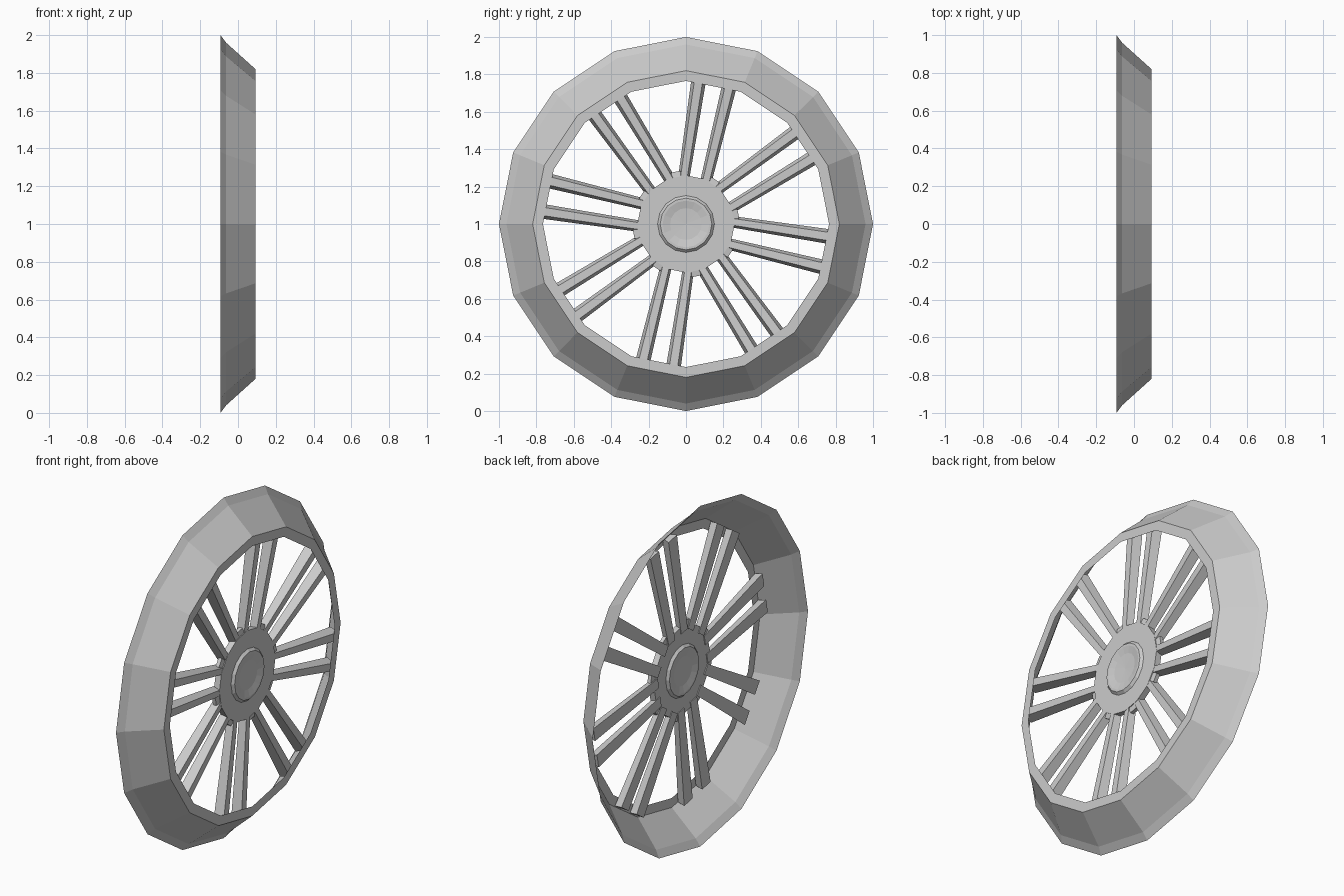
import bpy, math
from mathutils import Matrix, Vector

if "Cube" in bpy.data.objects:
    bpy.data.objects.remove(bpy.data.objects["Cube"])


def make(name, verts, faces):
    me = bpy.data.meshes.new(name)
    me.from_pydata(verts, [], faces)
    me.update()
    ob = bpy.data.objects.new(name, me)
    ob.location.z = 1.0
    bpy.context.collection.objects.link(ob)
    return ob


def lathe(name, profile, sides):
    """Spin (x, radius) points round the x axis; radius 0 closes with a fan."""
    verts, faces, rows = [], [], []
    for x, r in profile:
        n = sides if r > 0 else 1
        rows.append([len(verts) + i % n for i in range(sides)])
        for i in range(n):
            a = math.tau * i / sides
            verts.append((x, r * math.sin(a), r * math.cos(a)))
    for a, b in zip(rows, rows[1:]):
        for i in range(sides):
            j = (i + 1) % sides
            f = list(dict.fromkeys((a[i], b[i], b[j], a[j])))
            faces.append(f)
    return make(name, verts, faces)


def beam(name, sections, angle):
    """Prism along a radius; section = (radius, offset, x back, x front, back width, front width)."""
    rot = Matrix.Rotation(-angle, 4, 'X')
    verts = []
    for r, off, xb, xf, wb, wf in sections:
        for x, y in ((xb, -wb), (xb, wb), (xf, wf), (xf, -wf)):
            verts.append(rot @ Vector((x, off + y / 2, r)))
    faces = [(0, 3, 2, 1), (4, 5, 6, 7)]
    faces += [(i, (i + 1) % 4, 4 + (i + 1) % 4, 4 + i) for i in range(4)]
    return make(name, verts, faces)


# rim: open conical shell with a narrow flat lip
lathe("rim", [(-.0925, 1.0), (-.063, .96), (.0925, .82), (.0925, .765)], 16)

# hub: disc with a low raised collar and shallow dish on both sides
half = [(.061, .26), (.061, .152), (.075, .138), (.075, .125), (.066, .085), (.062, 0)]
mid = .043
back = [(2 * mid - x, r) for x, r in reversed(half)]
lathe("hub", back + half, 16)

# eight pairs of spokes, slightly fanned, with sockets at the hub
for k in range(8):
    a = math.radians(11.25 + 45 * k)
    for s in (-1, 1):
        beam("spoke", [(.22, s * .059, .02, .058, .06, .035),
                       (.80, s * .085, .035, .088, .08, .045)], a)
    beam("hub_tooth", [(.23, 0, .025, .06, .07, .07),
                       (.285, 0, .03, .052, .055, .045)], a + math.radians(22.5))
